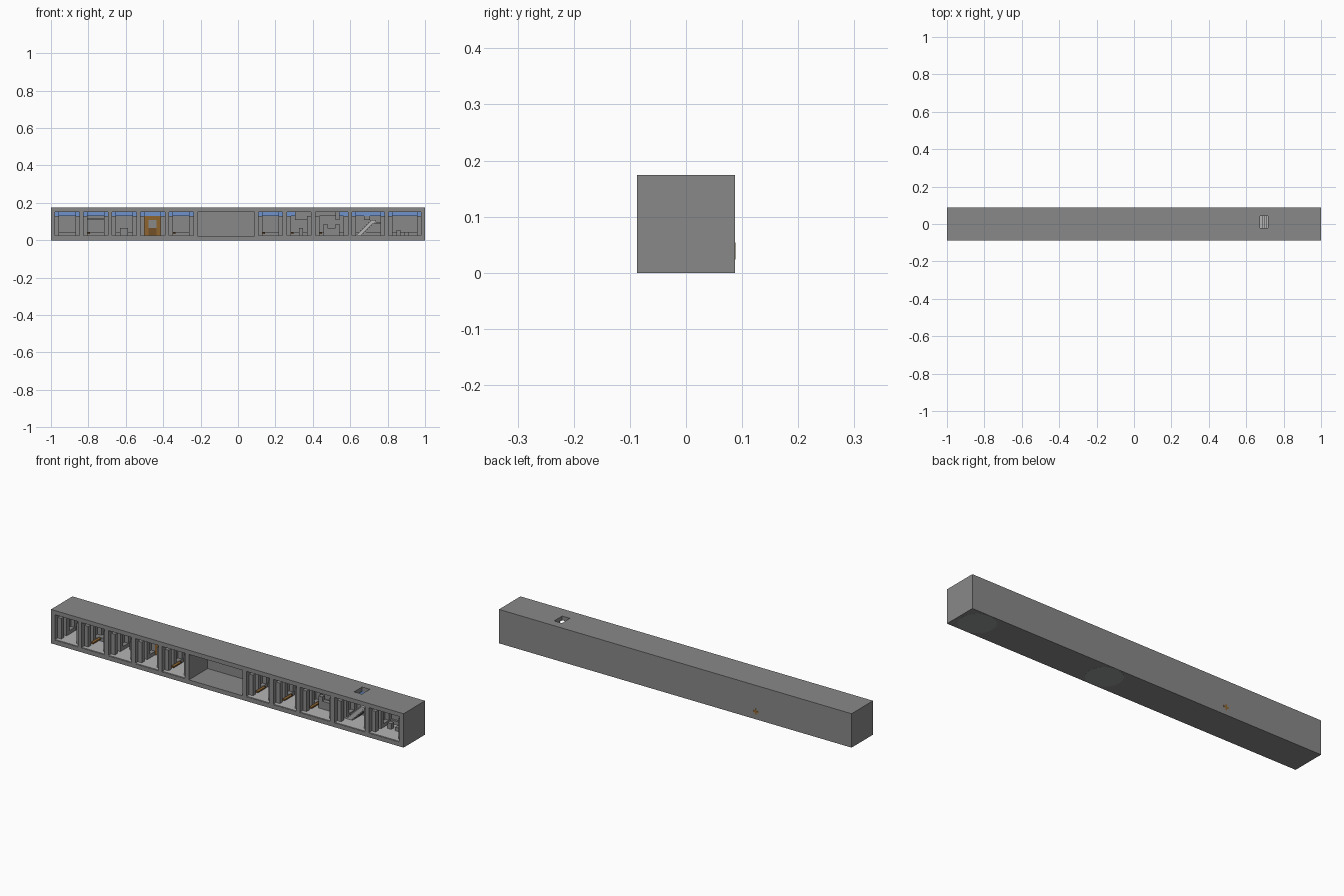
import bpy, bmesh
from mathutils import Matrix, Vector

if "Cube" in bpy.data.objects:
    bpy.data.objects.remove(bpy.data.objects["Cube"])

U = 2 / 92          # one building block


def material(name, rgb):
    m = bpy.data.materials.new(name)
    m.use_nodes = True
    m.diffuse_color = (*rgb, 1)
    m.node_tree.nodes["Principled BSDF"].inputs["Base Color"].default_value = (*rgb, 1)
    return m


stone = material("stone grey", (0.25, 0.25, 0.25))
pale = material("pale stone", (0.46, 0.46, 0.46))
blue = material("light blue", (0.16, 0.29, 0.6))
wood = material("brown wood", (0.27, 0.13, 0.03))
dark = material("dark wood", (0.17, 0.08, 0.02))
disc_grey = material("underside grey", (0.3, 0.33, 0.31))


def boxes(name, mat, items):
    """Each item is x0, x1, depth0, depth1, z0, z1 in blocks, from the front left corner."""
    bm = bmesh.new()
    for x0, x1, y0, y1, z0, z1 in items:
        mid = Vector(((x0 + x1) / 2 - 46, (y0 + y1) / 2 - 4, (z0 + z1) / 2)) * U
        size = Vector((x1 - x0, y1 - y0, z1 - z0)) * U
        bmesh.ops.create_cube(bm, size=1, matrix=Matrix.Translation(mid) @ Matrix.Diagonal((*size, 1)))
    mesh = bpy.data.meshes.new(name)
    bm.to_mesh(mesh)
    bm.free()
    mesh.materials.append(mat)
    ob = bpy.data.objects.new(name, mesh)
    bpy.context.collection.objects.link(ob)
    return ob


# Room starts and widths, separated by one-block walls
widths = [6] * 5 + [14] + [6] * 2 + [8] * 3
rooms, x = [], 1
for w in widths:
    rooms.append((x, x + w))
    x += w + 1
furnished = [r for i, r in enumerate(rooms) if i != 5]

# Shell with open-fronted rooms and a roof hatch
shell = boxes("shell", stone, [(0, 92, 0, 8, 0, 8)])
cutters = [boxes("room_cutter", stone, [(a, b, -1, 7, 1, 7) for a, b in rooms]),
           boxes("hatch_cutter", stone, [(77, 79, 3, 6, 6, 9)])]
for c in cutters:
    c.hide_render = True
    mod = shell.modifiers.new("cut", "BOOLEAN")
    mod.operation = "DIFFERENCE"
    mod.solver = "EXACT"
    mod.object = c
bpy.context.view_layer.update()
cut = bpy.data.meshes.new_from_object(shell.evaluated_get(bpy.context.evaluated_depsgraph_get()))
shell.modifiers.clear()
shell.data = cut
for c in cutters:
    bpy.data.objects.remove(c)

# Floors of the furnished rooms
boxes("room_floors", pale, [(a, b, 0.1, 7, 1, 1.15) for a, b in furnished])

# Side posts, low curbs and the blue band that runs round each room
posts, curbs, bands = [], [], []
for i, (a, b) in enumerate(furnished):
    for s, e in ((a, a + 1), (b - 1, b)):
        posts += [(s, e, d, d + 1, 1, 6) for d in (1, 3, 6)]
        curbs.append((s, e, 4, 6, 1, 2))
        if i not in (6, 7):
            bands.append((s, e, 3, 6, 6, 7))
    curbs.append((a + 1, b - 1, 6.5, 7, 1, 2))
    if i not in (6, 7):
        bands.append((a, b, 6, 7, 6, 7))
a8, b8 = rooms[7]
a9, b9 = rooms[8]
bands += [(a8, a8 + 2, 6, 7, 6, 7), (b9 - 2, b9, 6, 7, 6, 7)]
boxes("side_posts", stone, posts)
boxes("low_curbs", stone, curbs)
boxes("blue_bands", blue, bands)

# Furniture in the individual rooms
a2, a3, a5, a11 = (rooms[i][0] for i in (1, 2, 4, 10))
boxes("furniture", stone, [
    (a2 + 1, a2 + 5, 5, 6.5, 1, 2), (a2 + 1, a2 + 5, 6, 7, 5, 5.4),
    (a3 + 2, a3 + 4, 5, 6.5, 1, 3),
    (a5, a5 + 1, 5, 6, 5, 7),
    (a8 + 2, b8, 5.5, 7, 5, 7), (a8 + 3, a8 + 4, 5, 7, 1, 3),
    (a9, b9 - 2, 5, 7, 6, 7), (a9 + 5, a9 + 6, 4, 5, 5, 7),
    (a9 + 2, a9 + 3, 4, 5, 1, 4), (a9 + 3, a9 + 5, 4, 5, 1, 3), (a9 + 5, a9 + 6, 4, 5, 1, 4),
    (a11 + 2, a11 + 3, 4, 5, 1, 2.5), (a11 + 4, a11 + 5, 4, 5, 1, 2)])

# Small wooden shelves
boxes("wood_shelves", wood, [(rooms[i][0] + 1, rooms[i][0] + 1.6, 2, 5, 1.6, 1.9) for i in (1, 4, 6, 7, 8)])

# Wooden end wall with a window and a door
a4 = rooms[3][0]
boxes("wood_wall", wood, [(a4 + 1, a4 + 5, 6, 7, 1, 6)])
boxes("wood_wall_window", stone, [(a4 + 2, a4 + 4, 5.9, 6, 3, 5)])
boxes("wood_wall_door", dark, [(a4 + 2, a4 + 4, 5.9, 6, 1, 3)])
boxes("back_cross", wood, [(a4 + 2.3, a4 + 3.7, 7.9, 8.04, 1.6, 2), (a4 + 2.8, a4 + 3.2, 7.9, 8.04, 1.1, 2.5)])

# Staircase below the hatch
a10 = rooms[9][0]
boxes("stairs", pale, [(a10 + 1 + i / 2, a10 + 2.5 + i / 2, 3, 6, 1 + i / 2, 1.5 + i / 2) for i in range(8)])
boxes("stair_landing", stone, [(a10 + 5, a10 + 8, 3, 7, 4, 4.5), (a10 + 3, a10 + 4.5, 6, 7, 5, 7)])

# Round patches on the underside
for name, px in (("underside_disc_left", 0.9), ("underside_disc_middle", 0.17)):
    bpy.ops.mesh.primitive_cylinder_add(vertices=32, radius=0.086, depth=0.002, location=(px, 0, 0.0005))
    disc = bpy.context.object
    disc.name = name
    disc.data.materials.append(disc_grey)
